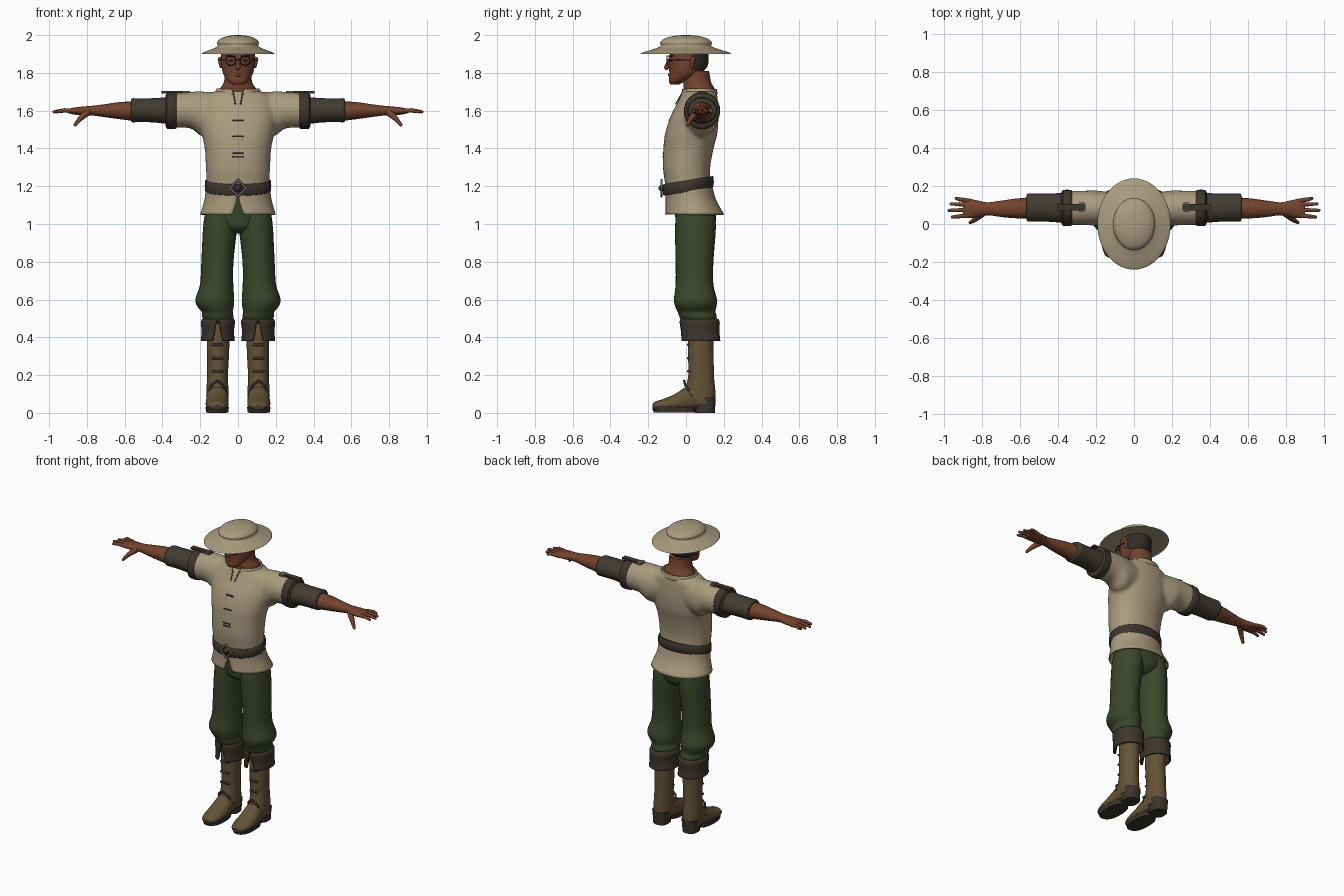
import bpy, bmesh
from math import sin, cos, pi, copysign, radians
from mathutils import Vector, Matrix

if "Cube" in bpy.data.objects:
    bpy.data.objects.remove(bpy.data.objects["Cube"], do_unlink=True)

parts = []
SIDES = (("left_", 1), ("right_", -1))


def material(name, *rgb):
    mat = bpy.data.materials.new(name)
    mat.use_nodes = True
    mat.diffuse_color = (*rgb, 1)
    shader = next(n for n in mat.node_tree.nodes if n.type == "BSDF_PRINCIPLED")
    shader.inputs["Base Color"].default_value = (*rgb, 1)
    shader.inputs["Roughness"].default_value = .8
    return mat


linen = material("linen", .40, .33, .21)
green = material("trouser green", .045, .062, .022)
boot = material("boot leather", .125, .085, .037)
leather = material("dark leather", .045, .036, .026)
sleeve_brown = material("sleeve brown", .055, .046, .032)
skin = material("skin", .17, .055, .027)
hair = material("hair", .03, .025, .02)
metal = material("buckle metal", .16, .14, .10)


def finish(bm, name, mats, side=1, rule=None, thick=0):
    """Turn a bmesh into an object; mirror it in x when side is -1."""
    for v in bm.verts:
        v.co.x *= side
    bmesh.ops.recalc_face_normals(bm, faces=bm.faces)
    if rule:
        for f in bm.faces:
            f.material_index = int(rule(f.calc_center_median()))
    mesh = bpy.data.meshes.new(name)
    bm.to_mesh(mesh)
    bm.free()
    for mat in mats:
        mesh.materials.append(mat)
    obj = bpy.data.objects.new(name, mesh)
    bpy.context.collection.objects.link(obj)
    if thick:
        shell = obj.modifiers.new("thickness", "SOLIDIFY")
        shell.thickness, shell.offset = thick, 0
    parts.append(obj)
    return obj


def smooth_rings(rings, steps):
    """Catmull-Rom interpolation between section rings."""
    pts = [Vector(r) for r in rings]
    pts = [pts[0]] + pts + [pts[-1]]
    for a, b, c, d in zip(pts, pts[1:], pts[2:], pts[3:]):
        for k in range(steps):
            t = k / steps
            yield b + (c - a) * t / 2 + (a * 2 - b * 5 + c * 4 - d) * t**2 / 2 \
                + (b * 3 - a - c * 3 + d) * t**3 / 2
    yield pts[-1]


def add_loft(bm, rings, axis="z", n=32, power=2, steps=4):
    """Rings: position on axis, two centre values, two radii, optional front gap angle."""
    is_open = len(rings[0]) > 5
    rows = []
    for ring in smooth_rings(rings, steps):
        t, a, b, ra, rb = ring[:5]
        gap = ring[5] if is_open else 0
        row = []
        for i in range(n + is_open):
            ang = -pi / 2 + gap + (2 * pi - 2 * gap) * i / n
            u = a + ra * copysign(abs(cos(ang)) ** (2 / power), cos(ang))
            v = b + rb * copysign(abs(sin(ang)) ** (2 / power), sin(ang))
            row.append(bm.verts.new({"x": (t, u, v), "y": (u, t, v), "z": (u, v, t)}[axis]))
        rows.append(row)
    for low, high in zip(rows, rows[1:]):
        for i in range(n):
            j = (i + 1) % len(low)
            bm.faces.new((low[i], low[j], high[j], high[i]))
    if not is_open:
        bm.faces.new(rows[0])
        bm.faces.new(rows[-1])


def loft(name, mats, rings, side=1, rule=None, thick=0, **shape):
    bm = bmesh.new()
    add_loft(bm, rings, **shape)
    return finish(bm, name, mats, side, rule, thick)


def rod(name, mat, points, radii, side=1):
    """Chain of rounded tapered segments."""
    bm = bmesh.new()
    points = [Vector(p) for p in points]
    for p, r in zip(points, radii):
        bmesh.ops.create_uvsphere(bm, u_segments=10, v_segments=6, radius=r,
                                  matrix=Matrix.Translation(p))
    for p, q, r, s in zip(points, points[1:], radii, radii[1:]):
        turn = (q - p).to_track_quat("Z", "Y").to_matrix().to_4x4()
        bmesh.ops.create_cone(bm, segments=10, radius1=r, radius2=s, depth=(q - p).length,
                              matrix=Matrix.Translation((p + q) / 2) @ turn)
    return finish(bm, name, [mat], side)


def box(name, mat, centre, size, side=1):
    bm = bmesh.new()
    bmesh.ops.create_cube(bm, size=1, matrix=Matrix.Translation(centre) @ Matrix.Diagonal((*size, 1)))
    return finish(bm, name, [mat], side)


def hoop(name, mat, centre, radius, wire, count, side=1):
    """Closed ring of wire facing the front; four points make a diamond."""
    angles = [2 * pi * i / count for i in range(count + 1)]
    pts = [Vector(centre) + Vector((cos(a), 0, sin(a))) * radius for a in angles]
    return rod(name, mat, pts, [wire] * len(pts), side)


# Hat
loft("hat", [linen], [
    (1.915, 0, 0, .08, .1), (1.90, 0, 0, .18, .226), (1.907, 0, 0, .186, .23),
    (1.93, 0, 0, .128, .16), (1.943, 0, 0, .108, .134), (1.962, 0, 0, .11, .137),
    (1.981, 0, 0, .092, .115), (1.995, 0, 0, .055, .07), (2, 0, 0, .012, .015)], n=48)

# Head and neck
loft("head", [skin, hair], [
    (1.738, 0, -.06, .028, .022), (1.755, 0, -.047, .052, .043), (1.79, 0, -.01, .076, .078),
    (1.83, 0, .01, .087, .1), (1.87, 0, .015, .09, .105), (1.925, 0, .018, .088, .1)],
    n=40, steps=6, rule=lambda c: c.z > 1.815 and c.y > .04)
loft("neck", [skin], [(1.64, 0, .08, .11, .08), (1.71, 0, .07, .098, .083),
                      (1.75, 0, .06, .075, .073), (1.81, 0, .06, .07, .062)])
rod("nose", skin, [(0, -.088, 1.87), (0, -.103, 1.828)], [.008, .013])
rod("lips", skin, [(-.024, -.076, 1.787), (0, -.087, 1.789), (.024, -.076, 1.787)], [.005, .009, .005])
for tag, s in SIDES:
    rod(tag + "ear", skin, [(.09, .03, 1.835), (.094, .036, 1.872)], [.009, .014], s)
    rod(tag + "eye", hair, [(.03, -.083, 1.865), (.045, -.077, 1.865)], [.006, .006], s)
    rod(tag + "eyebrow", hair, [(.018, -.091, 1.888), (.06, -.072, 1.89)], [.004, .004], s)
    hoop(tag + "spectacle_rim", hair, (.038, -.1, 1.865), .026, .003, 16, s)
    rod(tag + "spectacle_arm", hair, [(.064, -.1, 1.868), (.094, -.05, 1.868), (.097, .035, 1.868)],
        [.003] * 3, s)
rod("spectacle_bridge", hair, [(-.012, -.1, 1.868), (.012, -.1, 1.868)], [.003] * 2)

# Shirt body blended with its short sleeves
bm = bmesh.new()
add_loft(bm, [
    (1.16, 0, .012, .163, .118), (1.22, 0, .008, .166, .12), (1.30, 0, .003, .17, .125),
    (1.40, 0, .013, .176, .133), (1.48, 0, .028, .192, .138), (1.57, 0, .045, .2, .127),
    (1.66, 0, .066, .185, .102), (1.69, 0, .07, .15, .094), (1.705, 0, .07, .115, .086)],
    n=40, power=2.2)
for tag, s in SIDES:
    add_loft(bm, [(s * .04, .08, 1.6, .07, .09), (s * .18, .083, 1.582, .092, .119),
                  (s * .25, .085, 1.603, .091, .097), (s * .345, .085, 1.6, .09, .092)], axis="x")
shirt = finish(bm, "shirt", [linen])
blend = shirt.modifiers.new("blend", "REMESH")
blend.mode, blend.voxel_size, blend.use_smooth_shade = "VOXEL", .01, True
relax = shirt.modifiers.new("relax", "SMOOTH")
relax.factor, relax.iterations = .5, 8

# Shirt tail with a front slit, collar and fastenings
loft("shirt_tail", [linen], [(1.21, 0, .012, .166, .122, .01), (1.13, 0, .025, .173, .129, .03),
                             (1.05, 0, .045, .197, .153, .16)], thick=.008, n=48)
loft("collar", [linen], [(1.685, 0, .07, .122, .093, .2), (1.715, 0, .07, .11, .09, .3)], thick=.008)
for tag, s in SIDES:
    rod(tag + "placket_seam", leather, [(.024, -.02, 1.695), (.014, -.055, 1.635)], [.003] * 2, s)
for z, y in ((1.54, -.088), (1.455, -.11), (1.365, -.119)):
    for dz in (-.009, .009):
        rod("shirt_toggle", leather, [(-.024, y, z + dz), (.024, y, z + dz)], [.005] * 2)

# Belt, higher at the back, with a diamond buckle
belt = loft("belt", [leather], [
    (1.17, 0, .012, .166, .124), (1.176, 0, .012, .175, .134),
    (1.224, 0, .012, .175, .134), (1.23, 0, .012, .166, .124)], n=48, steps=2)
for v in belt.data.vertices:
    v.co.z += v.co.y * .17
hoop("belt_buckle", metal, (0, -.13, 1.19), .043, .006, 4)
rod("buckle_stud", leather, [(0, -.12, 1.19), (0, -.13, 1.19)], [.02, .016])

# Trousers
loft("trouser_seat", [green], [(1.16, 0, .03, .15, .105), (1.05, 0, .05, .178, .108),
                               (.985, 0, .05, .13, .1), (.95, 0, .05, .04, .06)])
for tag, s in SIDES:
    loft(tag + "trouser_leg", [green], [
        (1.07, .088, .05, .085, .1), (.98, .095, .05, .09, .108), (.8, .109, .045, .085, .1),
        (.68, .113, .045, .088, .1), (.6, .123, .05, .103, .114), (.56, .118, .052, .095, .108),
        (.535, .11, .056, .082, .1), (.505, .106, .065, .083, .098), (.47, .105, .068, .066, .08)], s)

    # Boots
    loft(tag + "boot_cuff", [leather], [
        (.493, .105, .07, .07, .085, .06), (.485, .106, .072, .084, .1, .08),
        (.43, .107, .074, .08, .097, .2), (.38, .107, .076, .084, .1, .35)], s, thick=.012)
    loft(tag + "boot_shaft", [boot], [
        (.48, .105, .078, .058, .066), (.35, .105, .078, .059, .068), (.2, .108, .08, .055, .068),
        (.12, .109, .076, .058, .079), (.05, .109, .085, .055, .07)], s)
    loft(tag + "boot_foot", [boot, leather], [
        (-.178, .11, .03, .018, .014), (-.165, .11, .034, .042, .025), (-.12, .11, .04, .058, .034),
        (-.06, .11, .052, .061, .047), (0, .109, .072, .058, .066), (.06, .109, .085, .056, .078),
        (.13, .109, .08, .045, .06)], s, axis="y", rule=lambda c: c.z < .036)
    loft(tag + "sole", [leather], [(.002, .11, -.062, .058, .11), (.03, .11, -.062, .062, .115)],
         s, power=2.4, steps=1)
    loft(tag + "heel", [leather], [(0, .109, .1, .048, .053), (.04, .109, .1, .05, .055),
                                   (.085, .109, .1, .056, .056)], s, power=2.6, steps=1)
    rod(tag + "instep_strap", leather, [(.055, .03, .09), (.08, -.005, .15), (.109, -.01, .17),
                                        (.138, -.005, .15), (.163, .03, .09)], [.006] * 5, s)
    for z in (.36, .29, .22):
        rod(tag + "boot_clasp", leather, [(.084, .012, z), (.134, .012, z)], [.007] * 2, s)

    # Rolled sleeve, strap and undersleeve
    loft(tag + "sleeve_roll", [leather], [
        (.325, .085, 1.6, .084, .086), (.33, .085, 1.6, .094, .096), (.375, .085, 1.6, .094, .096),
        (.385, .085, 1.6, .07, .07)], s, axis="x", steps=2)
    box(tag + "sleeve_strap", leather, (.33, .088, 1.698), (.15, .035, .012), s)
    box(tag + "strap_buckle", metal, (.275, .088, 1.696), (.03, .05, .016), s)
    loft(tag + "undersleeve", [sleeve_brown], [
        (.36, .085, 1.6, .08, .072), (.45, .086, 1.602, .074, .064), (.53, .087, 1.602, .074, .063),
        (.56, .087, 1.602, .073, .063), (.567, .086, 1.6, .055, .052)], s, axis="x")

    # Forearm, hand and fingers
    loft(tag + "forearm", [skin], [
        (.54, .085, 1.596, .056, .052), (.62, .082, 1.6, .052, .046), (.7, .08, 1.6, .043, .035),
        (.77, .08, 1.6, .034, .026), (.82, .08, 1.598, .043, .024), (.87, .082, 1.598, .051, .018),
        (.9, .083, 1.598, .046, .011)], s, axis="x", n=24)
    for finger, y, reach in (("little", .122, .945), ("ring", .1, .972),
                             ("middle", .074, .983), ("index", .047, .965)):
        rod(tag + finger + "_finger", skin, [(.87, y, 1.598), (.92, y + (y - .08) * .2, 1.602),
                                             (reach - .008, y + (y - .08) * .3, 1.594)],
            [.013, .011, .008], s)
    rod(tag + "thumb", skin, [(.8, .055, 1.59), (.835, .025, 1.558), (.862, .008, 1.525)],
        [.02, .014, .009], s)

# Smooth shading with crisp edges
bpy.ops.object.select_all(action="DESELECT")
for obj in parts:
    obj.select_set(True)
bpy.context.view_layer.objects.active = shirt
bpy.ops.object.shade_smooth_by_angle(angle=radians(45))
